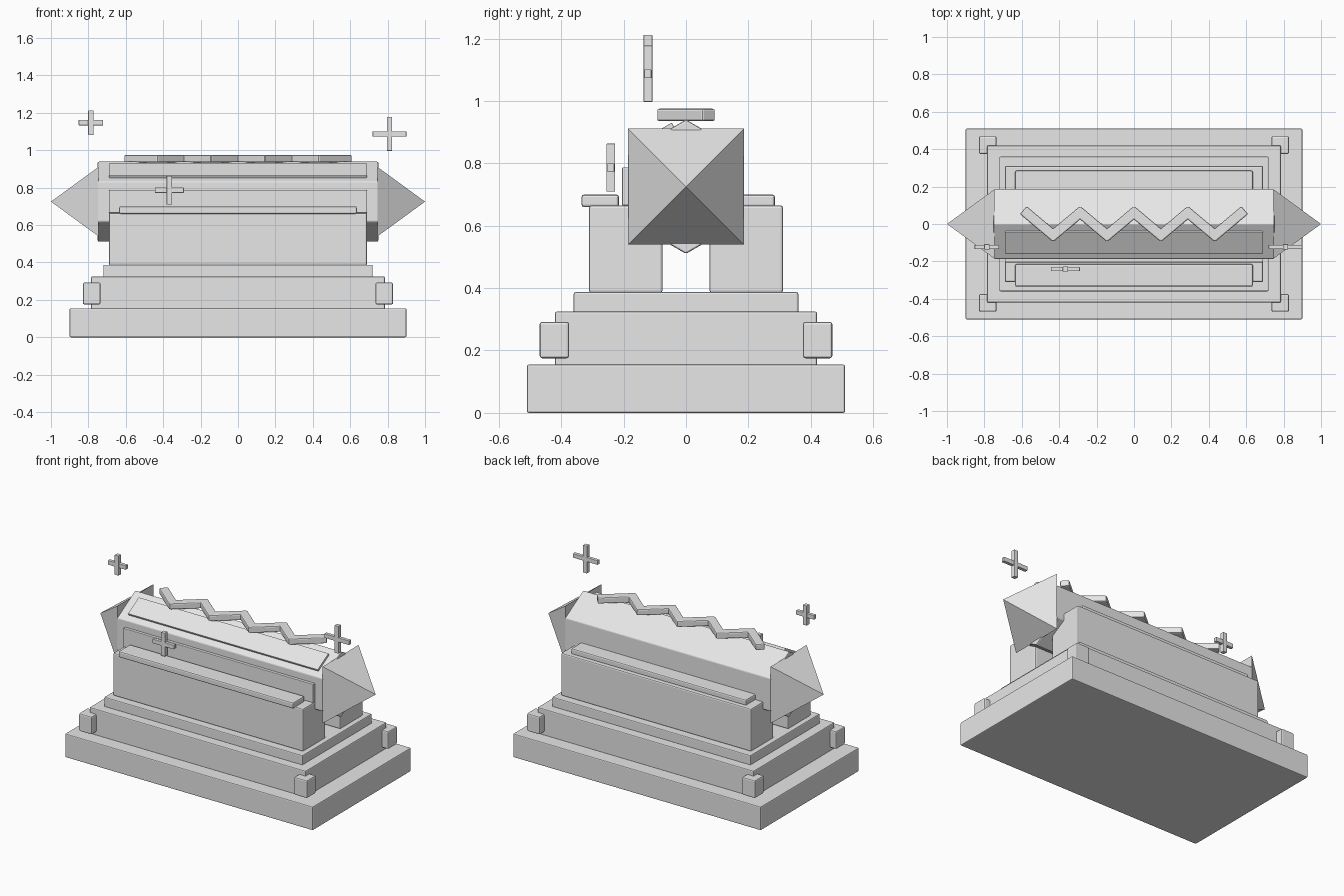
import bpy, bmesh
from math import radians, sin, cos, pi

if "Cube" in bpy.data.objects:
    bpy.data.objects.remove(bpy.data.objects["Cube"])

stone = bpy.data.materials.new("stone grey")
stone.diffuse_color = (0.8, 0.8, 0.8, 1)
stone.use_nodes = True
stone.node_tree.nodes["Principled BSDF"].inputs["Base Color"].default_value = stone.diffuse_color


def make(name, bm, bevel=0.0):
    bmesh.ops.recalc_face_normals(bm, faces=bm.faces)
    me = bpy.data.meshes.new(name)
    bm.to_mesh(me)
    bm.free()
    me.materials.append(stone)
    ob = bpy.data.objects.new(name, me)
    bpy.context.collection.objects.link(ob)
    if bevel:
        mod = ob.modifiers.new("soft edges", 'BEVEL')
        mod.width = bevel
        mod.segments = 2
    return ob


def box(name, x, y, z, bevel=0.006):
    """Box from (min, max) ranges, with its origin in the middle."""
    bm = bmesh.new()
    bmesh.ops.create_cube(bm, size=1)
    bmesh.ops.scale(bm, verts=bm.verts, vec=(x[1] - x[0], y[1] - y[0], z[1] - z[0]))
    ob = make(name, bm, bevel)
    ob.location = [(a + b) / 2 for a, b in (x, y, z)]
    return ob


# stepped pedestal
box("base_slab", (-0.90, 0.90), (-0.51, 0.51), (0, 0.155))
box("middle_step", (-0.785, 0.785), (-0.42, 0.42), (0.15, 0.325))
box("upper_step", (-0.72, 0.72), (-0.36, 0.36), (0.32, 0.387))

# corner blocks
for sx in (-1, 1):
    for sy in (-1, 1):
        cx, cy = sx * 0.782, sy * 0.422
        box("corner_block", (cx - 0.047, cx + 0.047), (cy - 0.047, cy + 0.047),
            (0.175, 0.292), 0.008)

# cradle walls and their top rails
for side, y in (("front", -0.193), ("back", 0.193)):
    box(side + "_cradle", (-0.69, 0.69), (y - 0.118, y + 0.118), (0.385, 0.665), 0.008)
for side, y in (("front", -0.275), ("back", 0.225)):
    box(side + "_rail", (-0.635, 0.635), (y - 0.06, y + 0.06), (0.66, 0.70), 0.008)

# six-sided crystal lying along x
CZ, R = 0.725, 0.215
bm = bmesh.new()
ring = [bm.verts.new((-0.75, R * sin(i * pi / 3), CZ + R * cos(i * pi / 3))) for i in range(6)]
cap = bm.faces.new(ring)
ext = bmesh.ops.extrude_face_region(bm, geom=[cap], use_keep_orig=True)
bmesh.ops.translate(bm, vec=(1.5, 0, 0),
                    verts=[g for g in ext["geom"] if isinstance(g, bmesh.types.BMVert)])
make("crystal_body", bm, 0.006)

# pyramid tips
for sx, side in ((-1, "left"), (1, "right")):
    bm = bmesh.new()
    sq = [bm.verts.new((sx * 0.745, a * 0.186, CZ + b * 0.186))
          for a, b in ((-1, -1), (1, -1), (1, 1), (-1, 1))]
    apex = bm.verts.new((sx, 0, CZ))
    bm.faces.new(sq)
    for i in range(4):
        bm.faces.new((sq[i], sq[(i + 1) % 4], apex))
    make(side + "_crystal_tip", bm)

# facet plates on the front of the crystal
box("front_facet_plate", (-0.69, 0.69), (-0.205, -0.18), (0.665, 0.787), 0.003)
plate = box("upper_facet_plate", (-0.69, 0.69), (-0.162, -0.032), (0.879, 0.899), 0.003)
plate.rotation_euler.x = radians(30)

# zigzag ridge above the crystal
for i in range(8):
    x = -0.504 + 0.144 * i
    seg = box("zigzag_segment", (x - 0.115, x + 0.115), (-0.0275, 0.0275), (0.935, 0.975), 0.007)
    seg.rotation_euler.z = radians(-40 if i % 2 == 0 else 40)

# floating plus-shaped sparkles
for x, y, z, r in ((-0.787, -0.122, 1.147, 0.065),
                   (0.81, -0.122, 1.087, 0.09),
                   (-0.367, -0.241, 0.786, 0.077)):
    box("sparkle_upright", (x - 0.014, x + 0.014), (y - 0.014, y + 0.014), (z - r, z + r), 0.002)
    box("sparkle_crossbar", (x - r, x + r), (y - 0.011, y + 0.011), (z - 0.014, z + 0.014), 0.002)
